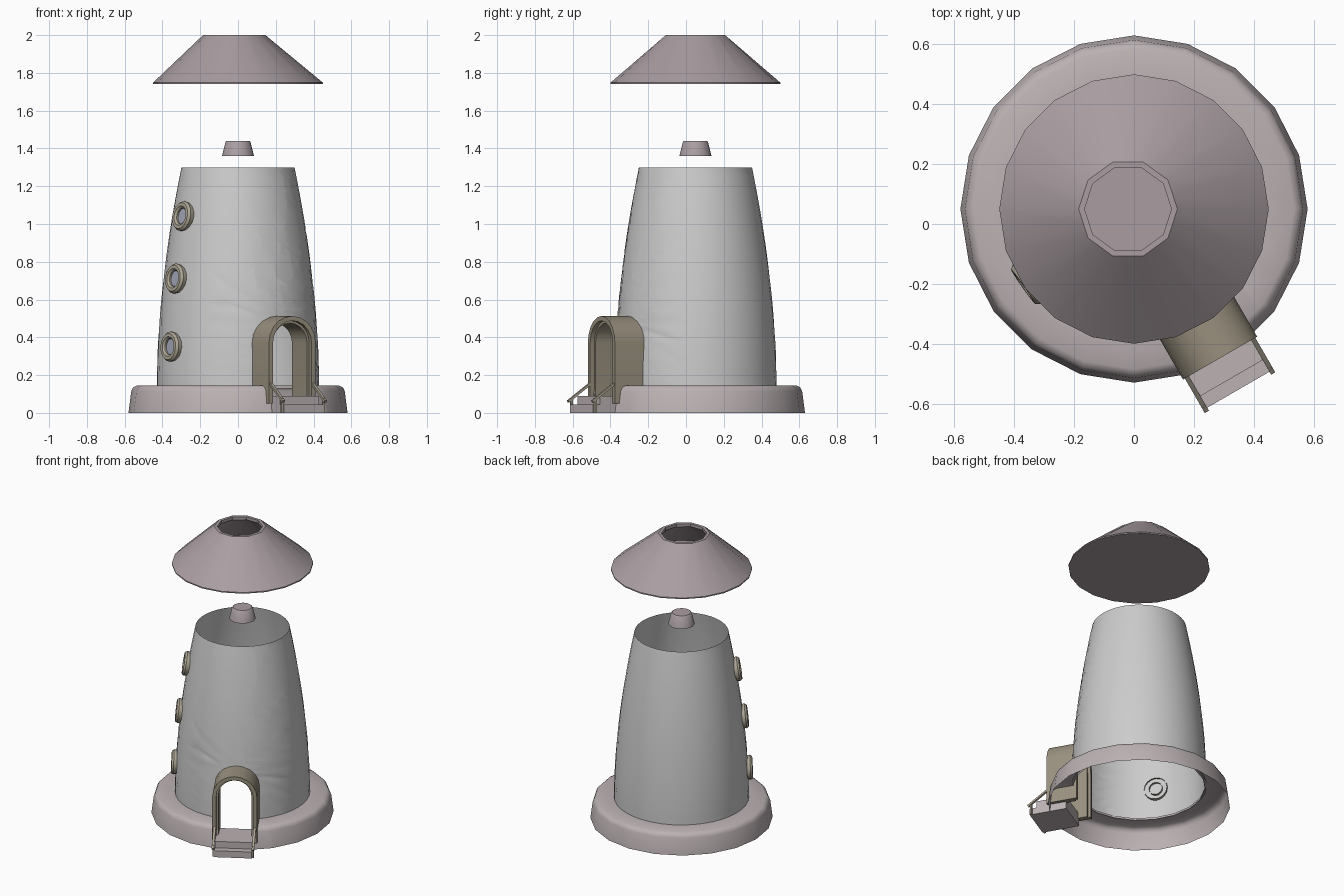
import bpy, bmesh
from math import sin, cos, pi, radians, hypot
from mathutils import Matrix, Vector

if "Cube" in bpy.data.objects:
    bpy.data.objects.remove(bpy.data.objects["Cube"])

C = Matrix.Translation((0, 0.05, 0))              # tower axis
DOOR = C @ Matrix.Rotation(radians(30), 4, 'Z')   # door frame: local -y points outwards


def mat(name, r, g, b):
    m = bpy.data.materials.new(name)
    m.diffuse_color = (r, g, b, 1)
    m.use_nodes = True
    m.node_tree.nodes["Principled BSDF"].inputs["Base Color"].default_value = m.diffuse_color
    return m


ORANGE = mat("orange_paint", .55, .15, .07)
PALE = mat("pale_paint", .58, .57, .55)
STONE = mat("stone", .5, .44, .45)
ROOF = mat("roof_metal", .40, .34, .36)
FRAME = mat("frame", .32, .28, .21)
TRIM = mat("window_trim", .42, .38, .30)
GLASS = mat("glass", .38, .41, .5)


def finish(bm, name, mats, matrix, angle=40):
    bmesh.ops.remove_doubles(bm, verts=bm.verts, dist=1e-5)
    bmesh.ops.recalc_face_normals(bm, faces=bm.faces)
    bm.transform(matrix)
    me = bpy.data.meshes.new(name)
    bm.to_mesh(me)
    bm.free()
    for m in mats:
        me.materials.append(m)
    ob = bpy.data.objects.new(name, me)
    bpy.context.collection.objects.link(ob)
    bpy.ops.object.select_all(action='DESELECT')
    ob.select_set(True)
    bpy.context.view_layer.objects.active = ob
    bpy.ops.object.shade_smooth_by_angle(angle=radians(angle))
    return ob


def grid(bm, rows, closed=True):
    """Skin a list of vertex-coordinate rows with quads."""
    vs = [[bm.verts.new(p) for p in row] for row in rows]
    n = len(rows[0])
    for a, b in zip(vs, vs[1:]):
        for k in range(n if closed else n - 1):
            j = (k + 1) % n
            bm.faces.new((a[k], a[j], b[j], b[k])).material_index = 0


def lathe(profile, n):
    bm = bmesh.new()
    grid(bm, [[(r * cos(2 * pi * k / n), r * sin(2 * pi * k / n), z) for k in range(n)]
              for r, z in profile])
    bmesh.ops.remove_doubles(bm, verts=bm.verts, dist=1e-5)
    return bm


def arch_points(w, spring, bottom, n=10):
    arc = [(-w * cos(pi * i / n), spring + w * sin(pi * i / n)) for i in range(n + 1)]
    return [(-w, bottom)] + arc + [(w, bottom)]


def cut_doorway(bm, w=0.11, spring=0.37, n=10):
    """Cut a convex arched opening out of the door side (mesh in door space)."""
    planes = []
    for i in range(n + 1):
        a = pi * i / n
        no = Vector((-cos(a), 0, sin(a)))
        planes.append((Vector((0, 0, spring)) + no * w, no))
    near = lambda f: f.calc_center_median().y < -0.2 and abs(f.calc_center_median().x) < 0.3
    for co, no in planes:
        fs = [f for f in bm.faces if near(f)]
        geom = list({v for f in fs for v in f.verts}) + list({e for f in fs for e in f.edges}) + fs
        bmesh.ops.bisect_plane(bm, geom=geom, dist=1e-5, plane_co=co, plane_no=no)
    gone = [f for f in bm.faces if near(f)
            and all((f.calc_center_median() - co).dot(no) < 0 for co, no in planes)]
    bmesh.ops.delete(bm, geom=gone, context='FACES')


def tower_r(z):
    return 0.43 - 0.13 * max(0, (z - 0.15) / 1.15) ** 1.8


# striped tower: columns follow the spiral, so colour changes along mesh edges
N, ROWS = 40, 26
bm = bmesh.new()
rows = []
for i in range(ROWS + 1):
    z = 0.14 + 1.16 * i / ROWS
    d = 1.3 - z
    off = 32 + 205 * d + 20 * d * d
    ring = []
    for k in range(N):
        a = radians(off + 360 * k / N - 90)
        ring.append((tower_r(z) * cos(a), tower_r(z) * sin(a), z))
    rows.append(ring)
grid(bm, rows)
bm.faces.ensure_lookup_table()
for f in bm.faces:
    f.material_index = (f.index % N) // (N // 4) % 2
bm.transform(Matrix.Rotation(radians(-30), 4, 'Z'))
cut_doorway(bm)
finish(bm, "tower", [ORANGE, PALE], DOOR, 60)

# hollow stone base with a gap at the doorway
bm = lathe([(.58, 0), (.565, .115), (.555, .135), (.535, .145), (.42, .145), (.42, .13)], 20)
bm.transform(Matrix.Rotation(radians(-30), 4, 'Z'))
cut_doorway(bm)
finish(bm, "base", [STONE], DOOR)

# roof: 20-sided eave rising to a 10-sided open collar
bm = lathe([(0, 1.74), (.45, 1.74), (.45, 1.748), (.165, 2), (.145, 2),
            (.145, 1.98), (.41, 1.752), (0, 1.752)], 20)
for v in bm.verts:
    if v.co.z > 1.9:
        k = round(Vector((v.co.x, v.co.y)).angle_signed(Vector((1, 0))) / (pi / 10))
        if k % 2:
            v.co.x *= cos(pi / 10)
            v.co.y *= cos(pi / 10)
        v.co.x -= 0.02
finish(bm, "roof", [ROOF], C, 35)

# lamp stand
finish(lathe([(0, 1.36), (.085, 1.36), (.066, 1.435), (.06, 1.44), (0, 1.44)], 12),
       "lamp_stand", [ROOF], C)

# round windows, tilted to follow the wall
for i, z in enumerate((0.35, 0.71, 1.04)):
    slope = (tower_r(z - .05) - tower_r(z + .05)) / 0.1
    az = radians(215)
    nrm = Vector((cos(az), sin(az), slope)).normalized()
    pos = Vector((cos(az) * tower_r(z), sin(az) * tower_r(z), z))
    M = C @ Matrix.Translation(pos) @ nrm.to_track_quat('Z', 'Y').to_matrix().to_4x4()
    finish(lathe([(.075, -.02), (.08, .015), (.07, .028), (.053, .028), (.043, .018), (.043, -.02)], 16),
           f"window_frame_{i + 1}", [TRIM], M)
    finish(lathe([(.045, .008), (0, .008)], 16), f"window_glass_{i + 1}", [GLASS], M)


# porch arch and its recessed inner frame
def arch(name, outer, inner, d0, d1):
    po, pi_ = arch_points(outer, .37, .05), arch_points(inner, .37, .05)
    row = lambda pts, d: [(x, -d, z) for x, z in pts]
    bm = bmesh.new()
    grid(bm, [row(po, d0), row(po, d1), row(pi_, d1), row(pi_, d0), row(po, d0)], closed=False)
    bmesh.ops.remove_doubles(bm, verts=bm.verts, dist=1e-5)
    bmesh.ops.holes_fill(bm, edges=bm.edges, sides=4)
    finish(bm, name, [FRAME], DOOR)


arch("porch_arch", .143, .118, .37, .575)
arch("inner_door_frame", .12, .105, .39, .55)


def box(name, m, size, matrix):
    bm = bmesh.new()
    bmesh.ops.create_cube(bm, size=1)
    bmesh.ops.scale(bm, vec=size, verts=bm.verts)
    finish(bm, name, [m], DOOR @ matrix)


# steps
for name, d1, z0, z1 in (("lower_step", .697, 0, .045), ("upper_step", .652, .045, .09)):
    box(name, STONE, (.24, d1 - .45, z1 - z0),
        Matrix.Translation((0, -(d1 + .45) / 2, (z0 + z1) / 2)))

# sloping handrails with a short post at the foot
for s, side in ((-1, "left"), (1, "right")):
    a, b = Vector((s * .128, -.57, .155)), Vector((s * .128, -.705, .06))
    rot = (b - a).to_track_quat('Y', 'Z').to_matrix().to_4x4()
    box(side + "_handrail", TRIM, (.016, (b - a).length, .012), Matrix.Translation((a + b) / 2) @ rot)
    box(side + "_rail_post", TRIM, (.012, .012, .08), Matrix.Translation((s * .126, -.685, .04)))
